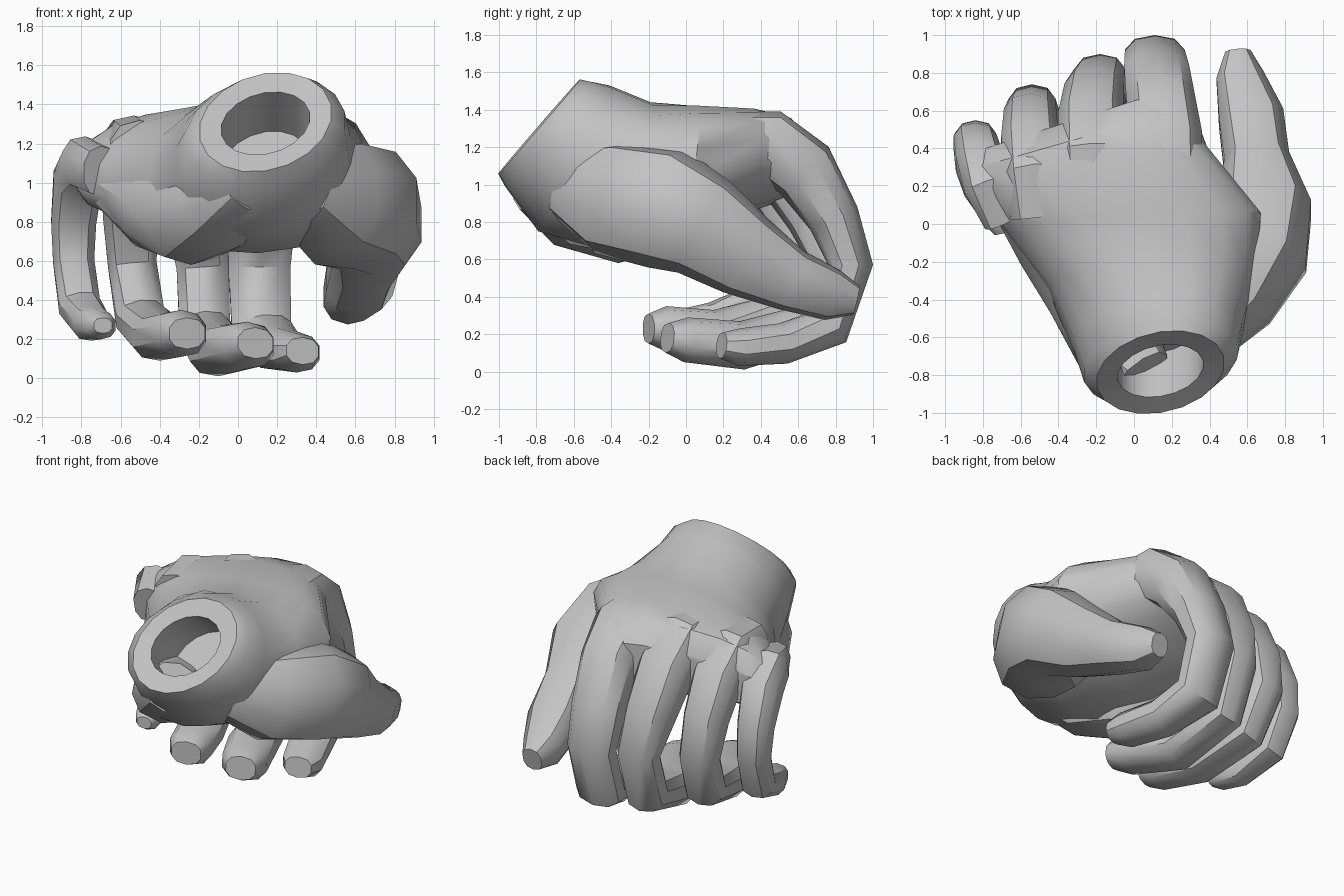
import bpy, bmesh, math
from mathutils import Vector

cube = bpy.data.objects.get("Cube")
if cube:
    bpy.data.objects.remove(cube, do_unlink=True)

# One plain grey for the whole hand
grey = bpy.data.materials.new("light_grey")
grey.use_nodes = True
grey.diffuse_color = (0.55, 0.55, 0.55, 1)
grey.node_tree.nodes["Principled BSDF"].inputs["Base Color"].default_value = (0.55, 0.55, 0.55, 1)


def ring_points(c, u, v, n, power=1.0):
    """Rounded cross-section around c, spanned by u and v."""
    pts = []
    for i in range(n):
        a = 2 * math.pi * (i + 0.5) / n
        ca, sa = math.cos(a), math.sin(a)
        pts.append(c + u * math.copysign(abs(ca) ** power, ca) + v * math.copysign(abs(sa) ** power, sa))
    return pts


def loft(name, rings):
    """Skin a list of equal rings and close both ends."""
    bm = bmesh.new()
    loops = [[bm.verts.new(p) for p in r] for r in rings]
    n = len(loops[0])
    for a, b in zip(loops, loops[1:]):
        for i in range(n):
            j = (i + 1) % n
            bm.faces.new((a[i], a[j], b[j], b[i]))
    bm.faces.new(loops[0])
    bm.faces.new(loops[-1])
    bmesh.ops.recalc_face_normals(bm, faces=bm.faces)
    me = bpy.data.meshes.new(name)
    bm.to_mesh(me)
    bm.free()
    me.materials.append(grey)
    ob = bpy.data.objects.new(name, me)
    bpy.context.collection.objects.link(ob)
    bpy.ops.object.select_all(action='DESELECT')
    ob.select_set(True)
    bpy.context.view_layer.objects.active = ob
    bpy.ops.object.shade_smooth_by_angle(angle=math.radians(38))


def tube(name, path, n=10):
    """Tube along joints given as (x, y, z, half width, half thickness)."""
    pts = [Vector(p[:3]) for p in path]
    rings = []
    for i, p in enumerate(path):
        before = (pts[i] - pts[i - 1]).normalized() if i else Vector()
        after = (pts[i + 1] - pts[i]).normalized() if i < len(pts) - 1 else Vector()
        t = (before + after).normalized()
        side = Vector((1, 0, 0))
        side = (side - t * side.dot(t)).normalized()
        rings.append(ring_points(pts[i], side * p[3], t.cross(side) * p[4], n, 0.85))
    loft(name, rings)


# Palm: open wrist with a recessed socket, widening towards the knuckles
V = Vector
N = 18
wrist_c, wrist_u, wrist_v = V((0.14, -0.785, 1.31)), V((0.34, 0.05, 0.05)), V((0, 0.215, 0.25))
inward = V((0, 0.75, -0.65))
palm = [
    ring_points(wrist_c + inward * 0.33, wrist_u * 0.66, wrist_v * 0.66, N),
    ring_points(wrist_c + inward * 0.01, wrist_u * 0.67, wrist_v * 0.63, N),
    ring_points(wrist_c, wrist_u, wrist_v, N),
]
sections = [
    # centre, half width, half height, squareness
    ((0.14, -0.74, 1.27), (0.41, 0.06, 0.05), (0, 0.22, 0.28), 1.0),
    ((0.13, -0.60, 1.14), (0.45, 0.05, 0.03), (0, 0.19, 0.39), 0.95),
    ((0.10, -0.30, 1.04), (0.56, 0.04, 0.02), (0, 0.11, 0.40), 0.9),
    ((0.00, 0.00, 1.06), (0.68, 0.05, 0.05), (0, 0.05, 0.36), 0.85),
    ((-0.22, 0.28, 1.11), (0.61, 0.13, 0.07), (0, 0.03, 0.28), 0.8),
    ((-0.30, 0.45, 1.12), (0.56, 0.16, 0.07), (0, 0.0, 0.23), 0.8),
    ((-0.32, 0.55, 1.08), (0.53, 0.17, 0.06), (0, 0.0, 0.14), 0.8),
]
for c, u, v, power in sections:
    palm.append(ring_points(V(c), V(u), V(v), N, power))
loft("palm", palm)

# Fleshy heel of the palm on the little-finger side
tube("palm_heel", [
    (0.05, -0.80, 1.00, 0.16, 0.16), (-0.10, -0.62, 0.88, 0.23, 0.22),
    (-0.24, -0.36, 0.82, 0.24, 0.24), (-0.40, -0.08, 0.88, 0.24, 0.22),
    (-0.62, 0.20, 1.02, 0.18, 0.14)])

# Four curled fingers, tips turned back under the palm
tube("index_finger", [
    (0.18, 0.15, 1.20, 0.19, 0.19), (0.17, 0.45, 1.21, 0.20, 0.19),
    (0.14, 0.63, 1.08, 0.19, 0.18), (0.12, 0.79, 0.82, 0.18, 0.14),
    (0.11, 0.88, 0.57, 0.165, 0.12), (0.12, 0.77, 0.24, 0.16, 0.12),
    (0.20, 0.52, 0.15, 0.14, 0.11), (0.30, 0.28, 0.13, 0.13, 0.10),
    (0.33, 0.19, 0.14, 0.09, 0.07)])
tube("middle_finger", [
    (-0.21, 0.10, 1.20, 0.18, 0.18), (-0.22, 0.37, 1.21, 0.19, 0.19),
    (-0.23, 0.54, 1.08, 0.18, 0.18), (-0.21, 0.69, 0.82, 0.165, 0.15),
    (-0.18, 0.78, 0.57, 0.14, 0.12), (-0.17, 0.67, 0.25, 0.135, 0.13),
    (-0.10, 0.30, 0.14, 0.16, 0.13), (0.05, 0.00, 0.17, 0.15, 0.12),
    (0.09, -0.10, 0.18, 0.10, 0.08)])
tube("ring_finger", [
    (-0.50, 0.05, 1.16, 0.16, 0.16), (-0.53, 0.27, 1.18, 0.17, 0.17),
    (-0.55, 0.43, 1.06, 0.16, 0.16), (-0.55, 0.56, 0.83, 0.145, 0.14),
    (-0.54, 0.62, 0.58, 0.13, 0.12), (-0.50, 0.50, 0.31, 0.13, 0.12),
    (-0.40, 0.16, 0.21, 0.15, 0.12), (-0.29, -0.11, 0.23, 0.14, 0.12),
    (-0.26, -0.20, 0.23, 0.10, 0.08)])
tube("little_finger", [
    (-0.70, 0.02, 1.06, 0.10, 0.13), (-0.78, 0.20, 1.10, 0.13, 0.14),
    (-0.82, 0.33, 1.01, 0.13, 0.14), (-0.84, 0.43, 0.80, 0.12, 0.11),
    (-0.84, 0.45, 0.60, 0.11, 0.10), (-0.81, 0.36, 0.37, 0.11, 0.10),
    (-0.75, 0.14, 0.28, 0.10, 0.09), (-0.70, 0.00, 0.27, 0.08, 0.07),
    (-0.69, -0.05, 0.27, 0.05, 0.04)])

# Thumb with its fleshy base, reaching forward beside the index finger
tube("thumb", [
    (0.36, -0.64, 1.02, 0.13, 0.20), (0.48, -0.40, 0.93, 0.27, 0.31),
    (0.60, -0.10, 0.87, 0.35, 0.33), (0.69, 0.10, 0.77, 0.26, 0.28),
    (0.65, 0.32, 0.62, 0.18, 0.23), (0.62, 0.56, 0.49, 0.18, 0.17),
    (0.56, 0.78, 0.41, 0.13, 0.14), (0.55, 0.91, 0.38, 0.07, 0.08)])
